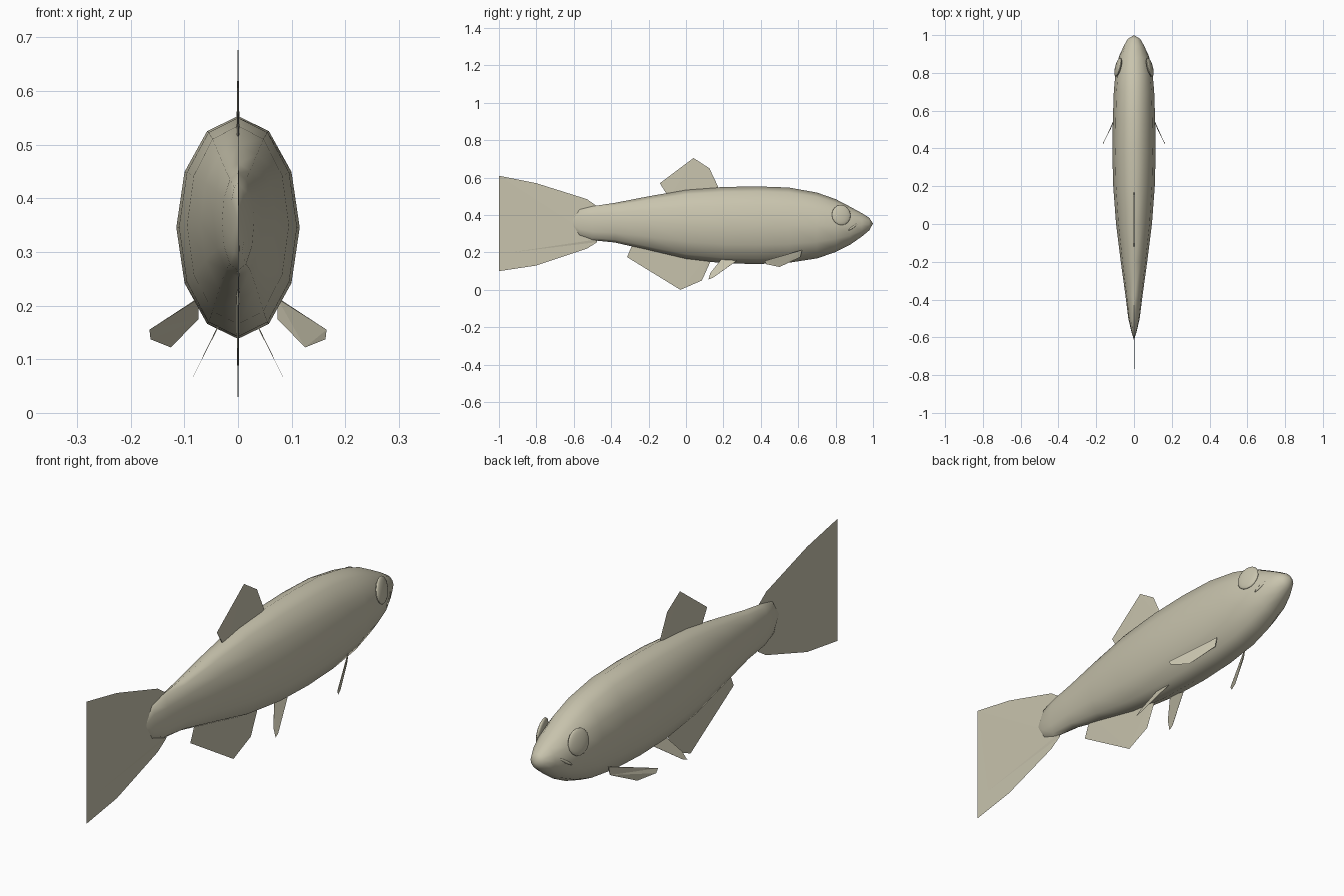
import bpy, bmesh, math
from mathutils import Vector

cube = bpy.data.objects.get("Cube")
if cube:
    bpy.data.objects.remove(cube)

skin = bpy.data.materials.new("pale_olive_skin")
skin.use_nodes = True
COLOUR = (0.58, 0.55, 0.42, 1)
skin.diffuse_color = COLOUR
skin.node_tree.nodes["Principled BSDF"].inputs["Base Color"].default_value = COLOUR


def finish(name, bm, smooth=None):
    """Turn a bmesh into a named object, optionally smooth shaded."""
    bmesh.ops.recalc_face_normals(bm, faces=bm.faces)
    mesh = bpy.data.meshes.new(name)
    bm.to_mesh(mesh)
    bm.free()
    mesh.materials.append(skin)
    obj = bpy.data.objects.new(name, mesh)
    bpy.context.collection.objects.link(obj)
    if smooth:
        bpy.ops.object.select_all(action='DESELECT')
        obj.select_set(True)
        bpy.context.view_layer.objects.active = obj
        bpy.ops.object.shade_smooth_by_angle(angle=math.radians(smooth))
    return obj


# Body: twelve-sided rings lofted along y (y, half width, bottom, top)
RINGS = [(-.57, .014, .29, .43), (-.5, .03, .265, .447), (-.38, .045, .253, .465),
         (-.2, .07, .212, .5), (0, .095, .165, .535), (.2, .11, .142, .55),
         (.38, .115, .138, .553), (.55, .112, .145, .547), (.7, .107, .168, .52),
         (.8, .098, .202, .485), (.88, .08, .243, .443), (.94, .056, .285, .41),
         (.98, .033, .318, .385)]
SIDES = 12
bm = bmesh.new()
loops = []
for y, w, low, high in RINGS:
    mid, h = (low + high) / 2, (high - low) / 2
    loops.append([bm.verts.new((w * math.sin(a), y, mid + h * math.cos(a)))
                  for a in (math.tau * i / SIDES for i in range(SIDES))])
for a, b in zip(loops, loops[1:]):
    for i in range(SIDES):
        j = (i + 1) % SIDES
        bm.faces.new((a[i], a[j], b[j], b[i]))
for loop, tip in ((loops[0], (0, -.615, .36)), (loops[-1], (0, 1, .355))):
    point = bm.verts.new(tip)
    for i in range(SIDES):
        bm.faces.new((loop[i], loop[(i + 1) % SIDES], point))
finish("body", bm, 60)


def fin(name, root, edge, thick=.003):
    """Wedge fin: root corners have thickness, edge corners are knife thin."""
    bm = bmesh.new()
    root = [Vector(p) for p in root]
    edge = [Vector(p) for p in edge]
    normal = (root[1] - root[0]).cross(edge[len(edge) // 2] - root[0]).normalized()
    rim = [bm.verts.new(p) for p in edge]
    bases = [[bm.verts.new(p + normal * thick * s) for p in root] for s in (-1, 1)]
    for base in bases:
        bm.faces.new(base + rim)
    (a, b), (c, d) = bases
    bm.faces.new((a, b, d, c))
    bm.faces.new((b, rim[0], d))
    bm.faces.new((a, rim[-1], c))
    bmesh.ops.triangulate(bm, faces=bm.faces)
    return finish(name, bm)


def flat(points):
    """Place side-profile points on the centre plane."""
    return [(0, y, z) for y, z in points]


# Centre fins
fin("dorsal_fin", flat([(-.09, .49), (.17, .52)]),
    flat([(.17, .555), (.125, .65), (.04, .705), (-.14, .57)]))
fin("anal_fin", flat([(-.27, .26), (.12, .19)]),
    flat([(.13, .15), (.085, .05), (-.03, 0), (-.315, .175), (-.29, .235)]))
fin("tail_fin", flat([(-.475, .43), (-.475, .27)]),
    flat([(-.475, .255), (-.53, .22), (-.8, .13), (-1, .1), (-.935, .2), (-.8, .355),
          (-.935, .51), (-1, .61), (-.8, .57), (-.53, .485), (-.48, .45)]))

# Paired fins, eyes and mouth corners
for side, s in (("left", 1), ("right", -1)):
    fin(side + "_pectoral_fin", [(s * .075, .62, .213), (s * .075, .61, .175)],
        [(s * .125, .5, .122), (s * .163, .43, .137), (s * .165, .42, .155)], .002)
    pelvic = [(.19, .165), (.27, .155), (.145, .065), (.12, .055), (.13, .09)]
    pelvic = [(s * (.04 + (.155 - z) * .5), y, z) for y, z in pelvic]
    fin(side + "_pelvic_fin", pelvic[:2], pelvic[2:], .001)

    # Eye: shallow dome lying along the cheek
    bm = bmesh.new()
    bmesh.ops.create_uvsphere(bm, u_segments=16, v_segments=8, radius=1)
    eye = finish(side + "_eye", bm, 60)
    eye.scale = (.014, .052, .055)
    eye.location = (s * .084, .83, .4)
    eye.rotation_euler = (0, -s * math.radians(9), s * math.radians(14))

    # Mouth corner: slim lip fold slanting up to the snout
    bm = bmesh.new()
    bmesh.ops.create_uvsphere(bm, u_segments=8, v_segments=6, radius=1)
    lip = finish(side + "_mouth_corner", bm, 60)
    lip.scale = (.006, .036, .006)
    lip.location = (s * .07, .895, .338)
    lip.rotation_euler = (math.radians(35), 0, s * math.radians(22))
